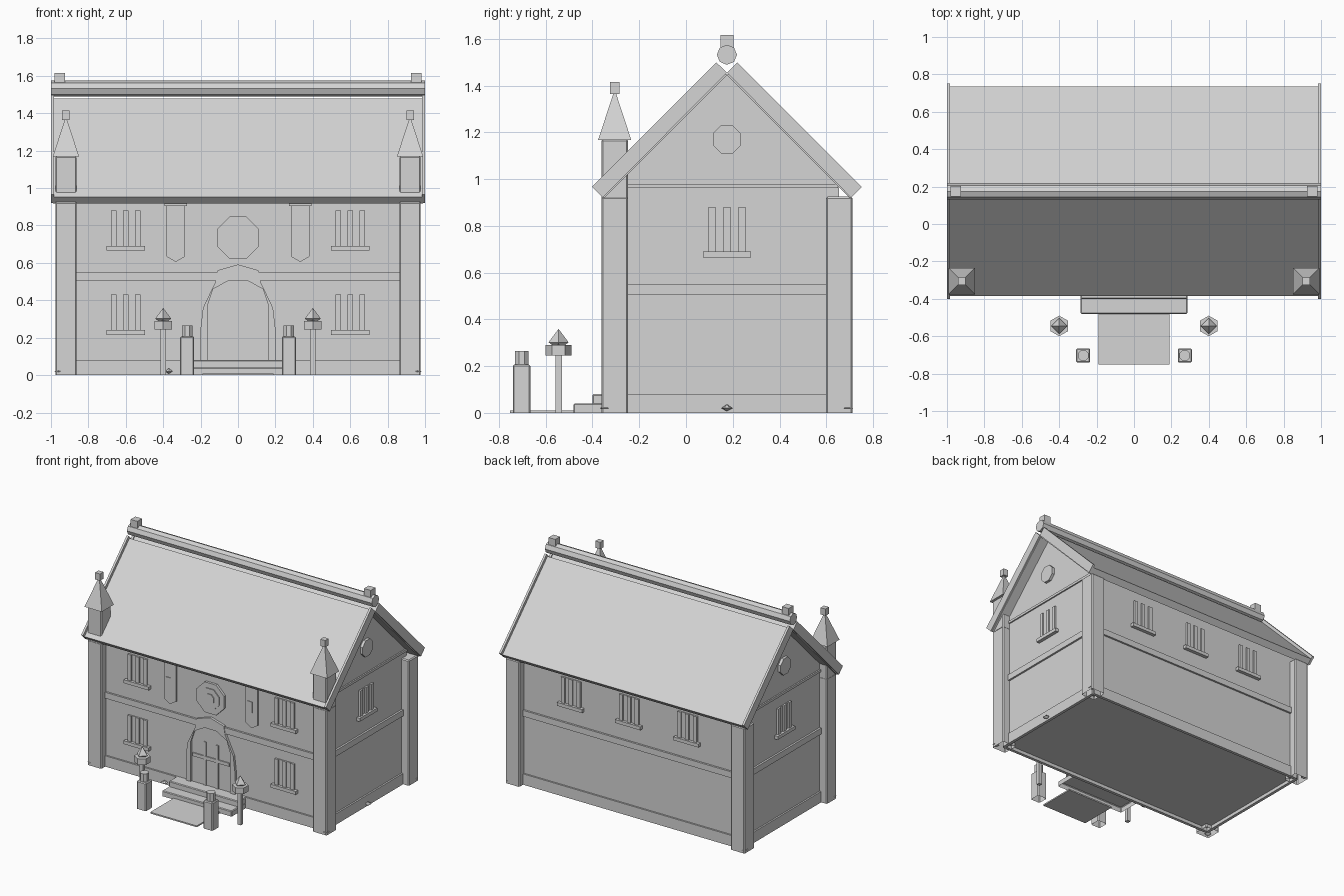
import bpy, bmesh
from math import pi, cos, sin
from mathutils import Matrix, Vector

cube = bpy.data.objects.get("Cube")
if cube:
    bpy.data.objects.remove(cube, do_unlink=True)

GREY = (0.66, 0.66, 0.66, 1)
stone = bpy.data.materials.new("plain grey")
stone.use_nodes = True
stone.diffuse_color = GREY
stone.node_tree.nodes["Principled BSDF"].inputs["Base Color"].default_value = GREY

MID = 0.175               # house centre in y
HALF_X, HALF_Y = 0.918, 0.48


def finish(name, bm):
    bmesh.ops.recalc_face_normals(bm, faces=bm.faces)
    mesh = bpy.data.meshes.new(name)
    bm.to_mesh(mesh)
    bm.free()
    mesh.materials.append(stone)
    obj = bpy.data.objects.new(name, mesh)
    bpy.context.collection.objects.link(obj)


def prism(name, a, b):
    """Solid between two matching outlines."""
    bm = bmesh.new()
    va = [bm.verts.new(p) for p in a]
    vb = [bm.verts.new(p) for p in b]
    bm.faces.new(va)
    bm.faces.new(vb[::-1])
    n = len(va)
    for i in range(n):
        j = (i + 1) % n
        bm.faces.new((va[i], vb[i], vb[j], va[j]))
    finish(name, bm)


def box(name, x0, x1, y0, y1, z0, z1, chamfer=0.0):
    """Box; a chamfered one has softened edges and an open base."""
    bm = bmesh.new()
    m = Matrix.Translation(((x0 + x1) / 2, (y0 + y1) / 2, (z0 + z1) / 2))
    bmesh.ops.create_cube(bm, size=1, matrix=m @ Matrix.Diagonal((x1 - x0, y1 - y0, z1 - z0, 1)))
    if chamfer:
        base = min(bm.faces, key=lambda f: f.calc_center_median().z)
        bmesh.ops.delete(bm, geom=[base], context='FACES_ONLY')
        edges = [e for e in bm.edges if not e.is_boundary]
        bmesh.ops.bevel(bm, geom=edges, offset=chamfer, segments=1, affect='EDGES')
    finish(name, bm)


def block(name, x, y, w, z0, z1, chamfer=0.0):
    box(name, x - w / 2, x + w / 2, y - w / 2, y + w / 2, z0, z1, chamfer)


def cone(name, x, y, z0, z1, r0, r1, sides, turn=0.0):
    bm = bmesh.new()
    bmesh.ops.create_cone(bm, cap_ends=True, segments=sides, radius1=r0, radius2=r1, depth=z1 - z0,
                          matrix=Matrix.Translation((x, y, (z0 + z1) / 2)) @ Matrix.Rotation(turn, 4, 'Z'))
    finish(name, bm)


def along_x(name, pts, x0, x1):
    prism(name, [(x0, y, z) for y, z in pts], [(x1, y, z) for y, z in pts])


# Wall fittings are drawn as (sideways, height) and stick out of a chosen wall
WALLS = {"front": (0, HALF_Y), "back": (pi, HALF_Y), "east": (pi / 2, HALF_X), "west": (-pi / 2, HALF_X)}


def fitting(name, wall, pts, depth):
    angle, dist = WALLS[wall]
    m = Matrix.Translation((0, MID, 0)) @ Matrix.Rotation(angle, 4, 'Z')
    ring = lambda d: [m @ Vector((u, -dist - d, z)) for u, z in pts]
    prism(wall + "_" + name, ring(-0.01), ring(depth))


def rect(u, w, z0, z1):
    return [(u - w / 2, z0), (u + w / 2, z0), (u + w / 2, z1), (u - w / 2, z1)]


def octagon(u, z, r, turn=pi / 8):
    return [(u + r * cos(turn + k * pi / 4), z + r * sin(turn + k * pi / 4)) for k in range(8)]


def window(wall, u, z):
    fitting("window_pane", wall, rect(u, 0.16, z, z + 0.19), 0.005)
    for k in (-1, 0, 1):
        fitting("window_bar", wall, rect(u + k * 0.064, 0.03, z, z + 0.19), 0.014)
    fitting("window_sill", wall, rect(u, 0.205, z - 0.025, z), 0.026)


# House body with gable ends, its floor set just above the ground
along_x("house_body", [(MID - HALF_Y, 0.025), (MID + HALF_Y, 0.025), (MID + HALF_Y, 0.97),
                       (MID, 1.45), (MID - HALF_Y, 0.97)], -HALF_X, HALF_X)

# Plinth and string courses
for wall, half in (("front", HALF_X), ("back", HALF_X), ("east", HALF_Y), ("west", HALF_Y)):
    fitting("plinth", wall, rect(0, half * 2, 0, 0.08), 0.012)
    fitting("string_course", wall, rect(0, half * 2, 0.505, 0.55), 0.014)
for wall in ("east", "west"):
    fitting("gable_course", wall, rect(0, 0.95, 0.962, 0.98), 0.01)
    fitting("gable_roundel", wall, octagon(0, 1.17, 0.065), 0.02)
    window(wall, 0, 0.69)

# Windows on the long walls
for x in (-0.6, 0.6):
    for z in (0.24, 0.69):
        window("front", x, z)
for x in (-0.475, 0, 0.475):
    window("back", x, 0.69)

# Corner pillars and front turrets
for sx in (-1, 1):
    x = sx * 0.92
    for sy in (-1, 1):
        block("corner_pillar", x, MID + sy * HALF_Y, 0.114, 0, 0.925, 0.007)
    y = MID - HALF_Y
    block("turret", x, y, 0.114, 0.92, 1.17, 0.007)
    cone("turret_spire", x, y, 1.168, 1.375, 0.1, 0.004, 4, pi / 4)
    block("turret_finial", x, y, 0.04, 1.365, 1.415)


def stud(x, y):
    cone("base_stud_top", x, y, 0.02, 0.036, 0.024, 0.001, 6)
    cone("base_stud_bottom", x, y, 0.008, 0.02, 0.001, 0.024, 6)


# Small pointed studs along the base
for sx in (-1, 1):
    stud(sx * 0.96, -0.345)
    stud(sx * 0.96, 0.69)
stud(0.94, MID)
stud(-0.37, -0.33)

# Roof slopes with raised verge boards
slope = [(-0.386, 0.953), (0.14, 1.479), (MID, 1.444), (-0.351, 0.918)]
verge = [(-0.402, 0.967), (0.13, 1.499), (MID, 1.455), (-0.356, 0.921)]
for flip in (False, True):
    turn = lambda pts: [(2 * MID - y, z) if flip else (y, z) for y, z in pts]
    along_x("roof_slope", turn(slope), -0.99, 0.99)
    for sx in (-1, 1):
        along_x("verge_board", turn(verge), sx * 0.984, sx * 1.0)

# Ridge beam and end blocks
along_x("ridge_beam", octagon(MID, 1.532, 0.043, 0), -1, 1)
for sx in (-1, 1):
    block("ridge_block", sx * 0.953, MID, 0.055, 1.54, 1.616)

# Rose window in stepped rings
for r, d in ((0.121, 0.018), (0.08, 0.025), (0.04, 0.032)):
    fitting("rose_window", "front", octagon(0, 0.735, r), d)

# Pointed door surround, mirrored about the middle
outer = [(0.2, 0.08), (0.2, 0.25), (0.187, 0.36), (0.12, 0.5), (0.11, 0.56), (0, 0.592)]
inner = [(0.16, 0.08), (0.16, 0.25), (0.16, 0.38), (0.133, 0.46), (0.055, 0.503), (0, 0.52)]
for s in (-1, 1):
    for i in range(len(outer) - 1):
        quad = [outer[i], outer[i + 1], inner[i + 1], inner[i]]
        fitting("door_arch", "front", [(s * u, z) for u, z in quad], 0.018)
fitting("door_leaf", "front", inner + [(-u, z) for u, z in inner[-2::-1]], 0.005)
for u in (-0.05, 0.05):
    fitting("door_rail", "front", rect(u, 0.02, 0.08, 0.4), 0.012)
fitting("door_crossbar", "front", rect(0, 0.3, 0.27, 0.295), 0.013)

# Hanging banners
for s in (-1, 1):
    c = s * 0.333
    fitting("banner", "front", [(c - 0.048, 0.915), (c - 0.048, 0.633), (c, 0.605),
                                (c + 0.048, 0.633), (c + 0.048, 0.915)], 0.014)
    fitting("banner_rod", "front", rect(c, 0.12, 0.905, 0.92), 0.024)
    fitting("banner_mark", "front", rect(c, 0.014, 0.72, 0.8), 0.019)
    fitting("banner_mark_arm", "front", rect(c - 0.012, 0.038, 0.785, 0.8), 0.019)

# Steps and path
box("lower_step", -0.285, 0.285, -0.481, -0.3, 0, 0.04, 0.005)
box("upper_step", -0.285, 0.285, -0.4, -0.3, 0.04, 0.08, 0.005)
box("path", -0.19, 0.19, -0.752, -0.47, 0, 0.01)

# Gate posts and lamps
for s in (-1, 1):
    x, y = s * 0.272, -0.703
    block("gate_post", x, y, 0.076, 0, 0.206, 0.006)
    cone("gate_post_cap", x, y, 0.206, 0.265, 0.031, 0.031, 8, pi / 8)
    x, y = s * 0.4, -0.545
    block("lamp_post", x, y, 0.028, 0, 0.25)
    cone("lamp_head", x, y, 0.245, 0.29, 0.055, 0.055, 6)
    cone("lamp_finial_base", x, y, 0.285, 0.302, 0.02, 0.043, 4)
    cone("lamp_finial", x, y, 0.302, 0.358, 0.043, 0.001, 4)
